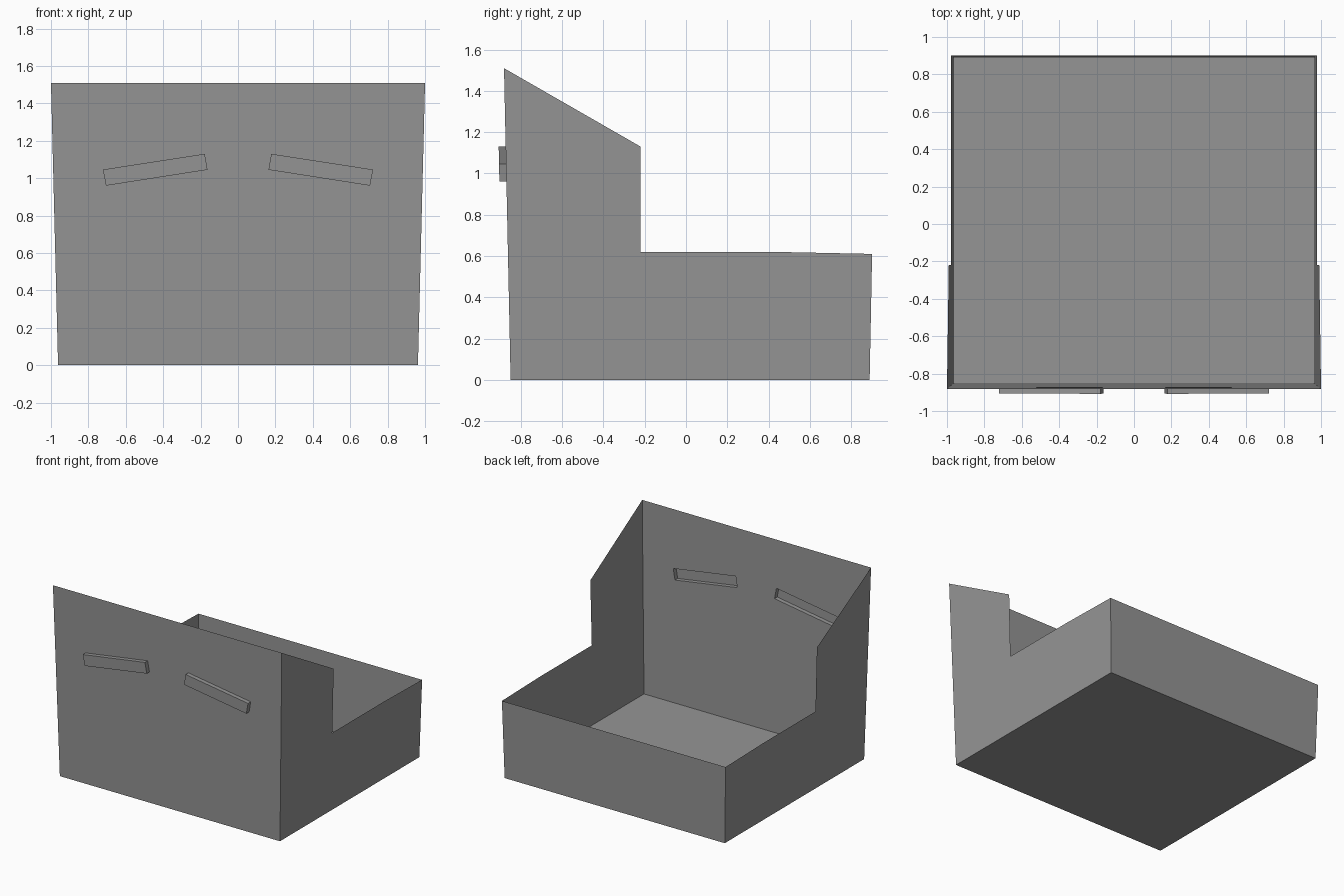
import bpy, bmesh
from mathutils import Vector

if "Cube" in bpy.data.objects:
    bpy.data.objects.remove(bpy.data.objects["Cube"])

H = 1.51            # height of the front wall
PUSH = 0.034        # depth of the grips


def half_x(z):      # side walls lean outward
    return 0.962 + 0.038 * z / H


def front_y(z):     # front wall leans outward
    return -0.85 - 0.032 * z / H


grey = bpy.data.materials.new("plain grey")
grey.diffuse_color = (0.3, 0.3, 0.3, 1)
grey.use_nodes = True
grey.node_tree.nodes["Principled BSDF"].inputs["Base Color"].default_value = grey.diffuse_color

bm = bmesh.new()

# Side walls: stepped profile (y, z), mirrored
profile = [(front_y(0), 0), (0.89, 0), (0.902, 0.61), (0.42, 0.62),
           (-0.22, 0.62), (-0.22, 1.13), (front_y(H), H)]
walls = {}
for s in (-1, 1):
    walls[s] = [bm.verts.new((s * half_x(z), y, z)) for y, z in profile]
    bm.faces.new(walls[s] if s > 0 else walls[s][::-1])
L, R = walls[-1], walls[1]

# Floor and low back wall
bm.faces.new((L[0], L[1], R[1], R[0]))
bm.faces.new((L[1], L[2], R[2], R[1]))

# Front wall outline with two slanted grip openings
grip = [(0.178, 1.13), (0.163, 1.045), (0.706, 0.96), (0.722, 1.046)]
loops = [[L[0], R[0], R[6], L[6]]]
for s in (-1, 1):
    loops.append([bm.verts.new((s * x, front_y(z), z)) for x, z in grip])
edges = []
for loop in loops:
    for a, b in zip(loop, loop[1:] + loop[:1]):
        edges.append(bm.edges.get((a, b)) or bm.edges.new((a, b)))
fill = bmesh.ops.triangle_fill(bm, edges=edges, use_beauty=True,
                               normal=Vector((0, -1, 0)))

# Grips: hollow pockets pushed outward from the front wall
for loop in loops[1:]:
    outer = [bm.verts.new(v.co + Vector((0, -PUSH, 0))) for v in loop]
    for i in range(4):
        j = (i + 1) % 4
        bm.faces.new((loop[i], loop[j], outer[j], outer[i]))
    bm.faces.new(outer)

# Outward normals on the open shell, checked on the floor
bmesh.ops.recalc_face_normals(bm, faces=bm.faces[:])
bm.faces.ensure_lookup_table()
if bm.faces[2].normal.z > 0:
    bmesh.ops.reverse_faces(bm, faces=bm.faces[:])

mesh = bpy.data.meshes.new("storage_bin")
bm.to_mesh(mesh)
bm.free()
mesh.materials.append(grey)
bpy.context.collection.objects.link(bpy.data.objects.new("storage_bin", mesh))
